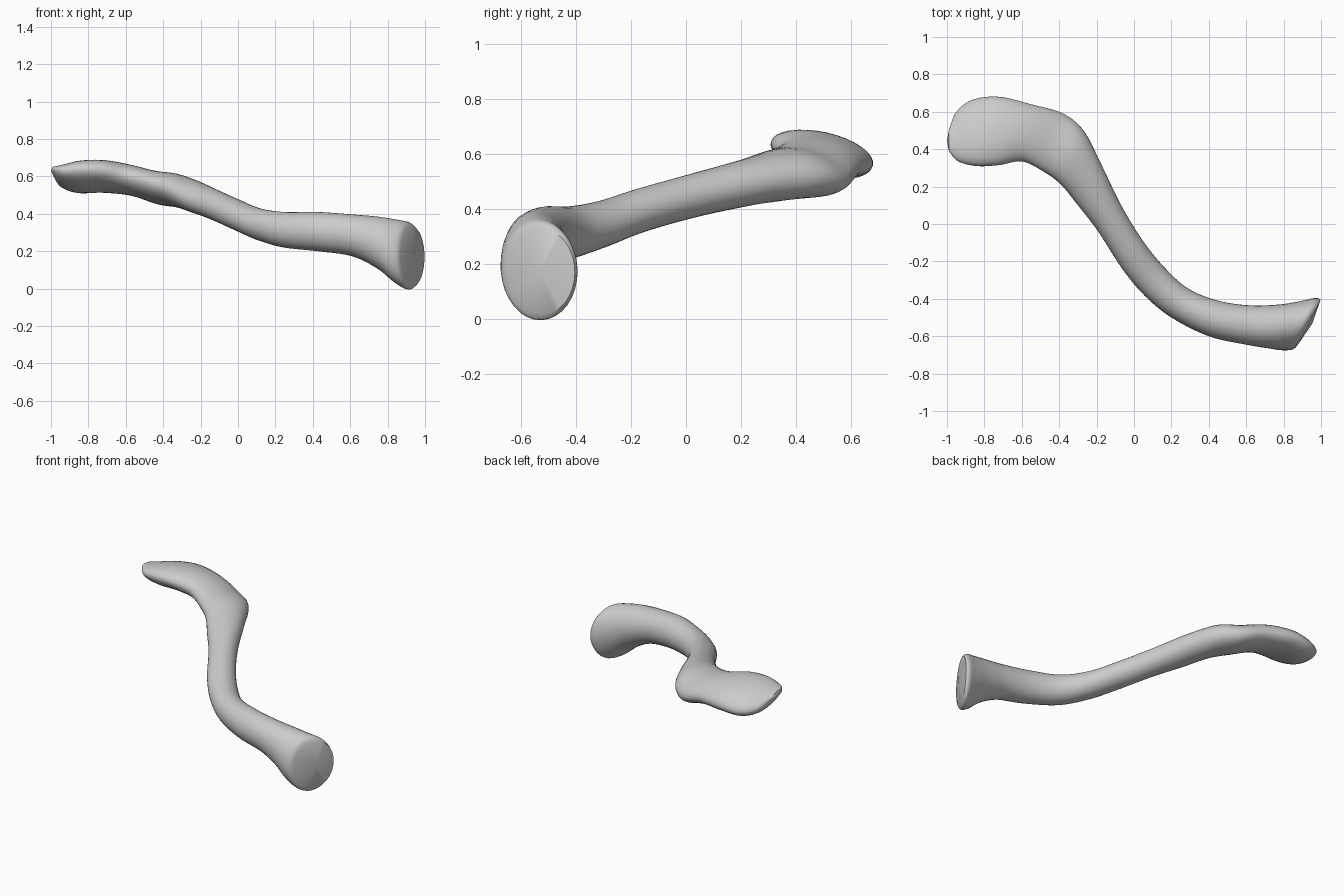
import bpy
import bmesh
import math
from mathutils import Vector

RING_SIDES = 32
STEPS = 6

# Cross-sections from the flat outer end to the flared inner end:
# back edge (x, y, z), front edge (x, y, z), half thickness
SECTIONS = [
    ((-.99, .50, .62), (-.99, .39, .64), .02),
    ((-.95, .60, .57), (-.94, .335, .635), .05),
    ((-.86, .665, .55), (-.84, .31, .645), .075),
    ((-.72, .68, .56), (-.72, .315, .64), .08),
    ((-.55, .64, .55), (-.6, .335, .61), .08),
    ((-.38, .59, .5), (-.49, .285, .58), .085),
    ((-.27, .5, .51), (-.39, .21, .54), .09),
    ((-.18, .33, .51), (-.3, .1, .48), .085),
    ((-.07, .1, .47), (-.19, -.04, .43), .08),
    ((.045, -.09, .42), (-.06, -.24, .37), .08),
    ((.16, -.23, .36), (.06, -.385, .33), .085),
    ((.29, -.345, .32), (.2, -.5, .31), .095),
    ((.45, -.41, .31), (.4, -.6, .3), .105),
    ((.62, -.435, .29), (.6, -.645, .28), .112),
    ((.78, -.43, .25), (.72, -.665, .24), .14),
    ((.9, -.41, .21), (.79, -.675, .19), .17),
    ((.97, -.395, .18), (.85, -.67, .17), .18),
    ((.997, -.405, .17), (.88, -.64, .17), .155),
]


def catmull(a, b, c, d, t):
    """Smooth interpolation between b and c."""
    return 0.5 * (2 * b + (c - a) * t + (2 * a - 5 * b + 4 * c - d) * t ** 2
                  + (3 * b - a - 3 * c + d) * t ** 3)


def smooth_sections(sections, steps):
    """Insert interpolated cross-sections between the given ones."""
    rows = [(Vector(b), Vector(f), h) for b, f, h in sections]
    last = len(rows) - 1
    result = []
    for i in range(last):
        near = [rows[max(i - 1, 0)], rows[i], rows[i + 1], rows[min(i + 2, last)]]
        for s in range(steps):
            result.append([catmull(*column, s / steps) for column in zip(*near)])
    result.append(rows[last])
    return result


def add_ring(bm, back, front, half):
    """Add one oval whose long axis joins the back and front edges."""
    centre = (back + front) / 2
    across = (back - front) / 2
    axis = across.normalized()
    up = Vector((0, 0, 1))
    up = (up - axis * up.dot(axis)).normalized() * half
    ring = []
    for k in range(RING_SIDES):
        angle = math.tau * k / RING_SIDES
        ring.append(bm.verts.new(centre + across * math.cos(angle) + up * math.sin(angle)))
    return ring


def add_cap(bm, ring, bulge):
    """Close an end with a shallow dome."""
    centre = sum((v.co for v in ring), Vector()) / len(ring) + Vector(bulge)
    tip = bm.verts.new(centre)
    for k, vert in enumerate(ring):
        bm.faces.new((vert, ring[(k + 1) % len(ring)], tip))


def make_material(name, colour):
    mat = bpy.data.materials.new(name)
    mat.use_nodes = True
    mat.diffuse_color = colour
    shader = next(n for n in mat.node_tree.nodes if n.type == 'BSDF_PRINCIPLED')
    shader.inputs['Base Color'].default_value = colour
    shader.inputs['Roughness'].default_value = 0.6
    return mat


cube = bpy.data.objects.get("Cube")
if cube:
    bpy.data.objects.remove(cube, do_unlink=True)

# Loft the curved bone through its sections
bm = bmesh.new()
rings = [add_ring(bm, *row) for row in smooth_sections(SECTIONS, STEPS)]
for lower, upper in zip(rings, rings[1:]):
    for k in range(RING_SIDES):
        n = (k + 1) % RING_SIDES
        bm.faces.new((lower[k], lower[n], upper[n], upper[k]))

# Rounded outer tip and broad inner joint face
add_cap(bm, rings[0], (-.01, 0, 0))
add_cap(bm, rings[-1], (.015, -.01, 0))
bmesh.ops.recalc_face_normals(bm, faces=bm.faces)

mesh = bpy.data.meshes.new("collar_bone")
bm.to_mesh(mesh)
bm.free()
bone = bpy.data.objects.new("collar_bone", mesh)
bpy.context.collection.objects.link(bone)
mesh.materials.append(make_material("bone grey", (.6, .6, .6, 1)))

# Smooth shading with a crisp joint rim
bpy.ops.object.select_all(action='DESELECT')
bone.select_set(True)
bpy.context.view_layer.objects.active = bone
bpy.ops.object.shade_smooth_by_angle(angle=math.radians(40))
